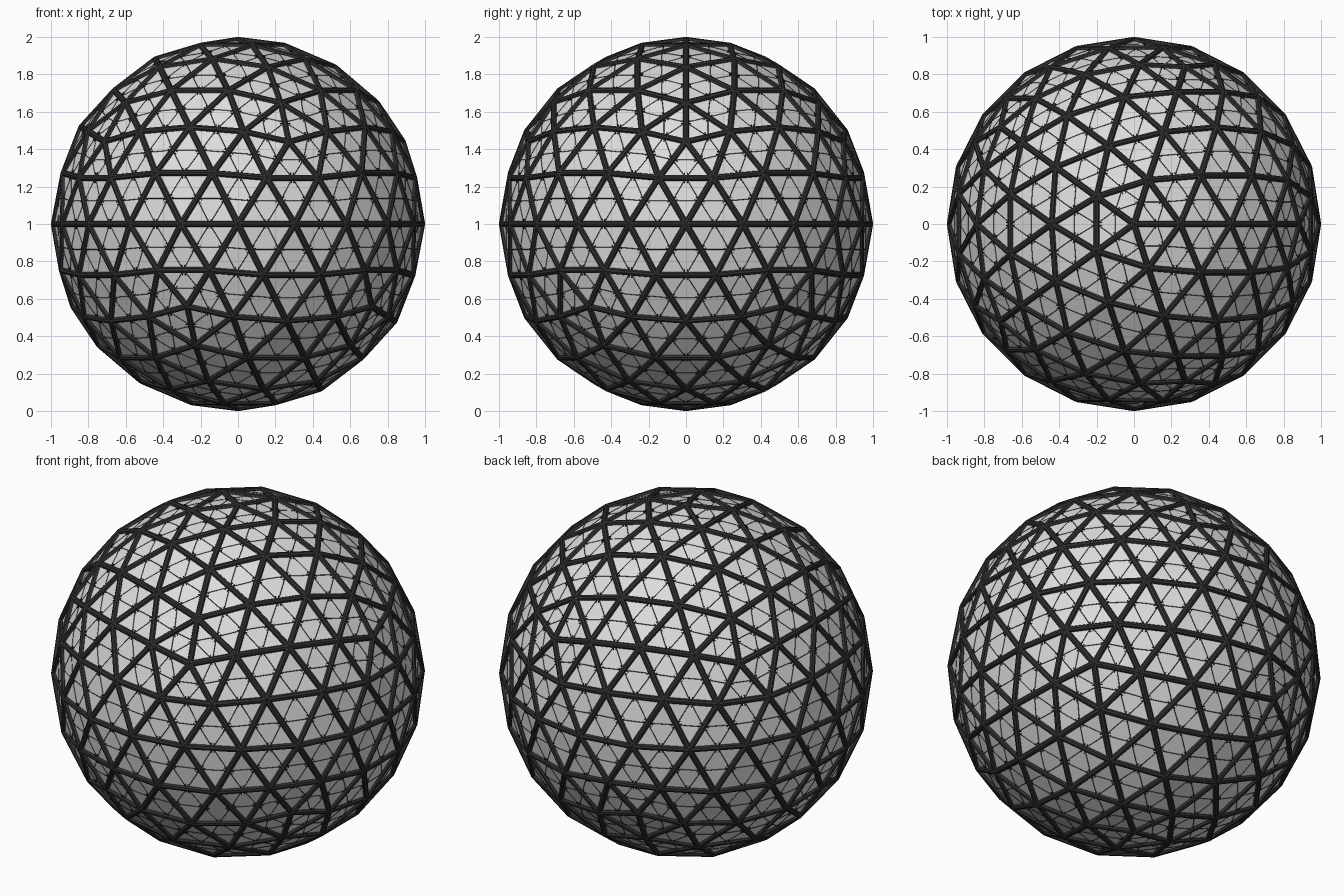
import bpy, bmesh, math
from mathutils import Vector, Matrix

if "Cube" in bpy.data.objects:
    bpy.data.objects.remove(bpy.data.objects["Cube"])

CENTRE = Vector((0, 0, 1))
R = 0.984          # radius of the lattice nodes
BEAM = 0.0165      # beam radius


def material(name, v):
    m = bpy.data.materials.new(name)
    m.diffuse_color = (v, v, v, 1)
    m.use_nodes = True
    m.node_tree.nodes["Principled BSDF"].inputs["Base Color"].default_value = m.diffuse_color
    return m


def finish(bm, name, mat):
    bmesh.ops.translate(bm, verts=bm.verts, vec=CENTRE)
    me = bpy.data.meshes.new(name)
    bm.to_mesh(me)
    bm.free()
    me.materials.append(mat)
    ob = bpy.data.objects.new(name, me)
    bpy.context.collection.objects.link(ob)
    return ob


def frame(a, b):
    """Axes with z along a-b and x pointing outwards, placed at the middle."""
    mid = (a + b) / 2
    z = (b - a).normalized()
    x = (mid - z * mid.dot(z)).normalized()
    y = z.cross(x)
    m = Matrix((x, y, z)).transposed().to_4x4()
    m.translation = mid
    return m


def rod(bm, a, b, radius, sides):
    bmesh.ops.create_cone(bm, cap_ends=True, segments=sides, radius1=radius,
                          radius2=radius, depth=(b - a).length, matrix=frame(a, b))


light = material("pale grey panel", 0.72)
dark = material("dark grey frame", 0.03)

# Geodesic panels
panels = bmesh.new()
bmesh.ops.create_icosphere(panels, subdivisions=3, radius=R)
edges = [(e.verts[0].co.copy(), e.verts[1].co.copy()) for e in panels.edges]
nodes = [v.co.copy() for v in panels.verts]
tris = [[v.co.copy() for v in f.verts] for f in panels.faces]
finish(panels, "panels", light)

# Beams along every edge, with a rounded hub at each node
beams = bmesh.new()
for a, b in edges:
    rod(beams, a, b, BEAM, 8)
for p in nodes:
    bmesh.ops.create_icosphere(beams, subdivisions=1, radius=BEAM * 1.05,
                               matrix=Matrix.Translation(p))
finish(beams, "beams", dark)

# Fine seams joining the edge midpoints of each panel
seams = bmesh.new()
for t in tris:
    mids = [(t[i] + t[(i + 1) % 3]) / 2 for i in range(3)]
    for i in range(3):
        rod(seams, mids[i], mids[(i + 1) % 3], 0.0018, 4)
finish(seams, "panel_seams", dark)

# Small clips lying across the middle of each beam
clips = bmesh.new()
for a, b in edges:
    for s in (-0.008, 0.008):
        m = frame(a, b) @ Matrix.Translation((0, 0, s)) @ Matrix.Diagonal((0.008, 0.056, 0.005, 1))
        bmesh.ops.create_cube(clips, size=1, matrix=m)
finish(clips, "beam_clips", dark)
